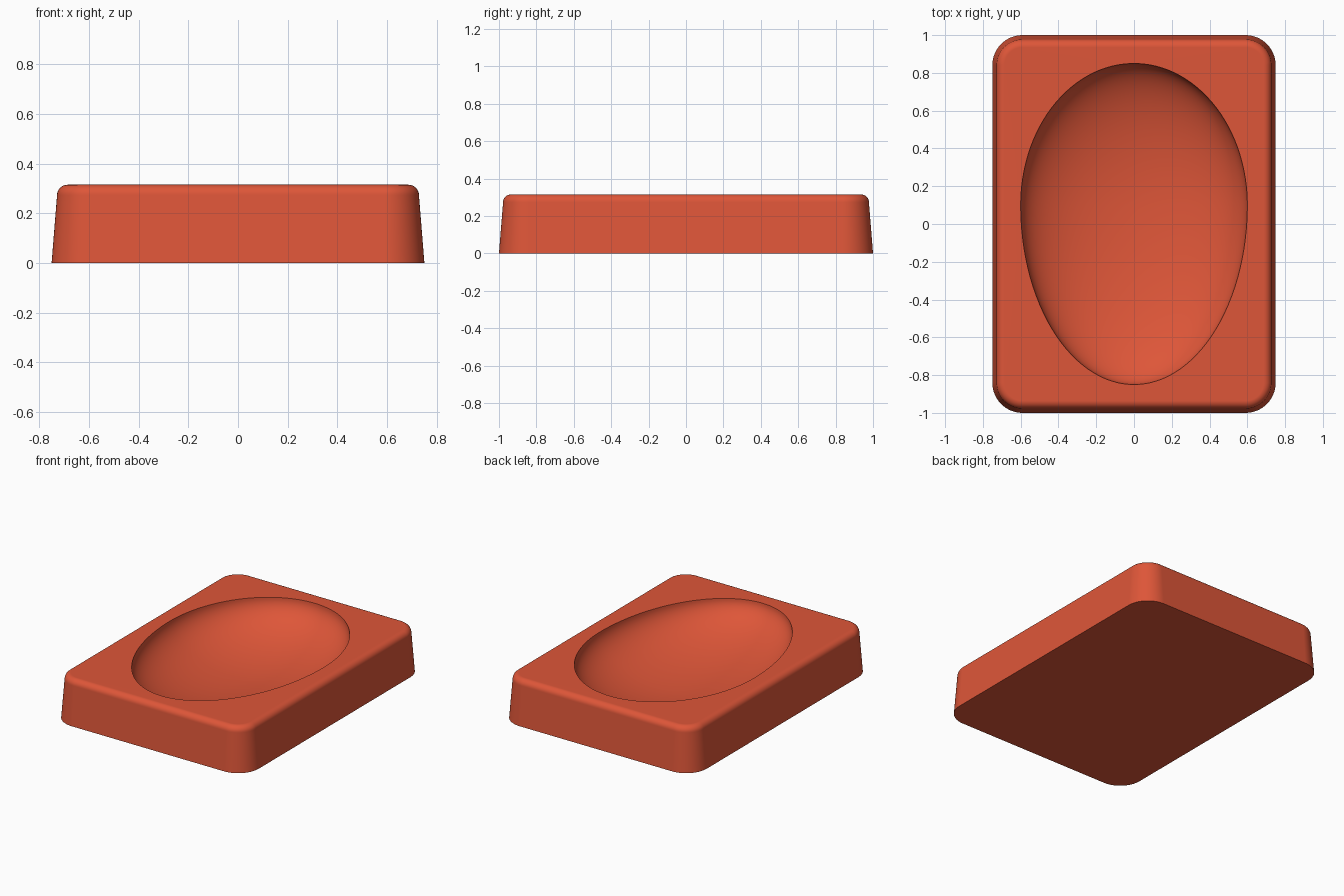
import bpy
import bmesh
from math import sin, cos, pi

default = bpy.data.objects.get("Cube")
if default:
    bpy.data.objects.remove(default, do_unlink=True)

HALF_X, HALF_Y, HEIGHT = 0.75, 1.0, 0.315
CORNER, FILLET, DRAFT = 0.16, 0.042, 0.022
EGG_X, EGG_BACK, EGG_FRONT, EGG_MID, DEPTH = 0.6, 0.75, 0.95, 0.1, 0.27
SEG = 28            # points per quarter turn
BOWL_RINGS = 28

red = bpy.data.materials.new("terracotta_red")
red.use_nodes = True
colour = (0.73, 0.093, 0.04, 1)
red.diffuse_color = colour
red.node_tree.nodes["Principled BSDF"].inputs["Base Color"].default_value = colour

bm = bmesh.new()


def block_ring(inset, z):
    """Rounded rectangle, pulled in by inset."""
    r = CORNER - inset
    ring = []
    for q, (sx, sy) in enumerate(((1, 1), (-1, 1), (-1, -1), (1, -1))):
        for j in range(SEG):
            a = (q + j / (SEG - 1)) * pi / 2
            ring.append(bm.verts.new((sx * (HALF_X - CORNER) + r * cos(a),
                                      sy * (HALF_Y - CORNER) + r * sin(a), z)))
    return ring


def egg_ring(u):
    """Egg outline of the hollow, u running from rim to floor."""
    ring = []
    for i in range(4 * SEG):
        a = (i + 0.5) / SEG * pi / 2
        length = EGG_BACK if sin(a) > 0 else EGG_FRONT
        ring.append(bm.verts.new((EGG_X * cos(a) * cos(u),
                                  EGG_MID + length * sin(a) * cos(u),
                                  HEIGHT - DEPTH * sin(u))))
    return ring


# Drafted walls and rounded top edge
rings = [block_ring(0, 0)]
for k in range(9):
    a = k / 8 * pi / 2
    rings.append(block_ring(DRAFT + FILLET * (1 - cos(a)),
                            HEIGHT - FILLET * (1 - sin(a))))

# Egg-shaped hollow
rings += [egg_ring(k / BOWL_RINGS * pi / 2) for k in range(BOWL_RINGS)]
for low, high in zip(rings, rings[1:]):
    for i in range(len(low)):
        j = (i + 1) % len(low)
        bm.faces.new((low[i], low[j], high[j], high[i]))

# Underside and middle of the hollow floor
bm.faces.new(list(reversed(rings[0])))
centre = bm.verts.new((0, EGG_MID, HEIGHT - DEPTH))
last = rings[-1]
for i in range(len(last)):
    bm.faces.new((last[i], last[(i + 1) % len(last)], centre))

mesh = bpy.data.meshes.new("egg_mould")
bm.to_mesh(mesh)
bm.free()
mesh.materials.append(red)
mould = bpy.data.objects.new("egg_mould", mesh)
bpy.context.collection.objects.link(mould)

# Smooth shading with a crisp rim and base edge
bpy.ops.object.select_all(action='DESELECT')
mould.select_set(True)
bpy.context.view_layer.objects.active = mould
bpy.ops.object.shade_smooth_by_angle(angle=pi / 6)
weighted = mould.modifiers.new("flat_top_normals", 'WEIGHTED_NORMAL')
weighted.keep_sharp = True
